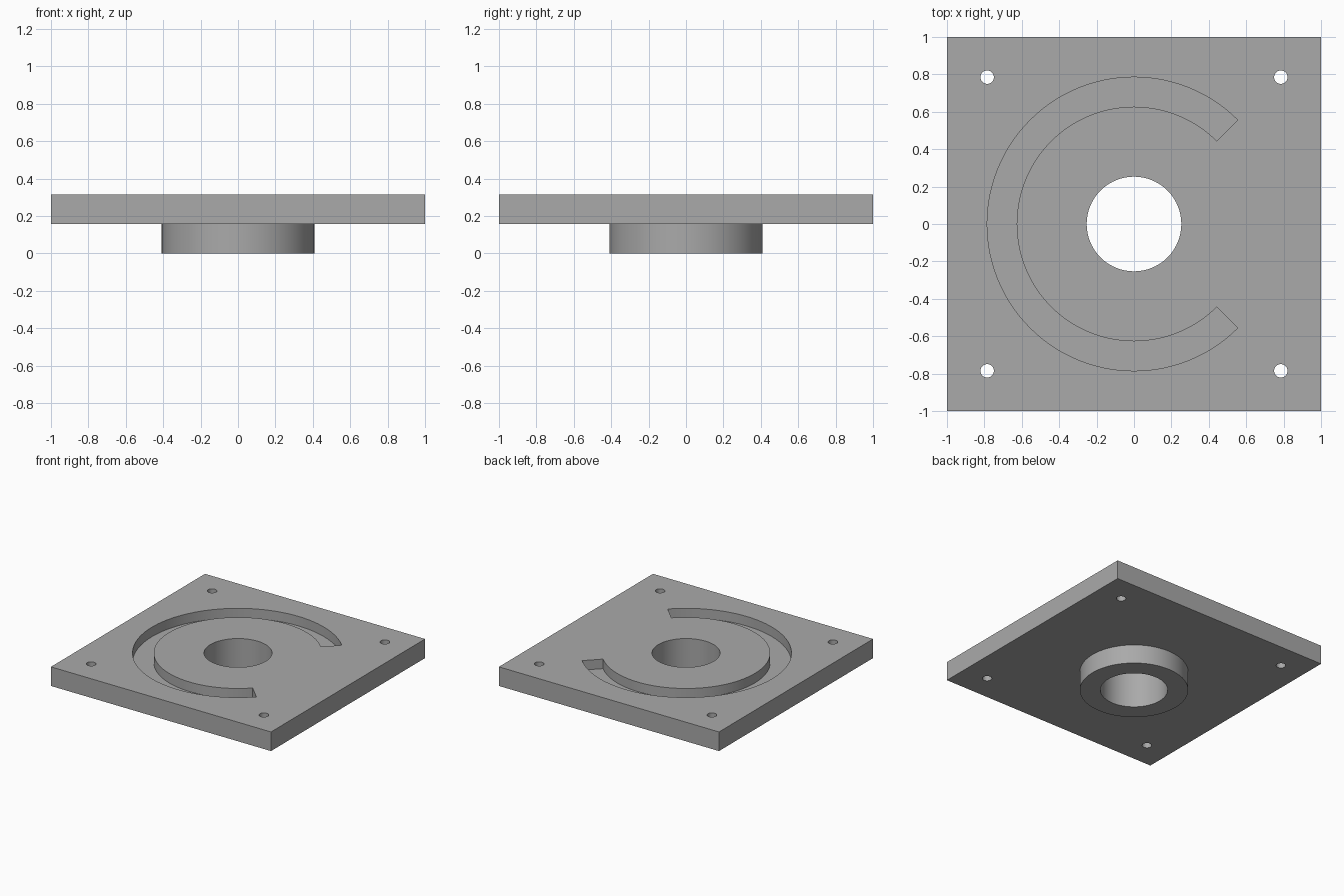
import bpy, bmesh, math

cube = bpy.data.objects.get("Cube")
if cube:
    bpy.data.objects.remove(cube, do_unlink=True)

THICK = 0.157            # plate thickness, also the hub height
TOP = 2 * THICK
GROOVE_DEPTH = THICK / 2
HOLE_POS = 0.785

metal = bpy.data.materials.new("grey_metal")
metal.use_nodes = True
colour = (0.4, 0.4, 0.4, 1)
metal.diffuse_color = colour
metal.node_tree.nodes["Principled BSDF"].inputs["Base Color"].default_value = colour


def prism(name, outline, z0, z1):
    """Extrude a counter-clockwise outline from z0 up to z1."""
    bm = bmesh.new()
    face = bm.faces.new([bm.verts.new((x, y, z0)) for x, y in outline])
    top = bmesh.ops.extrude_face_region(bm, geom=[face])["geom"]
    verts = [v for v in top if isinstance(v, bmesh.types.BMVert)]
    bmesh.ops.translate(bm, verts=verts, vec=(0, 0, z1 - z0))
    bmesh.ops.recalc_face_normals(bm, faces=bm.faces)
    mesh = bpy.data.meshes.new(name)
    bm.to_mesh(mesh)
    bm.free()
    mesh.materials.append(metal)
    obj = bpy.data.objects.new(name, mesh)
    bpy.context.collection.objects.link(obj)
    return obj


def arc(radius, start, end, steps, cx=0, cy=0):
    angles = [math.radians(start + (end - start) * i / steps) for i in range(steps + 1)]
    return [(cx + radius * math.cos(a), cy + radius * math.sin(a)) for a in angles]


def circle(radius, steps, cx=0, cy=0):
    return arc(radius, 0, 360, steps, cx, cy)[:-1]


def combine(target, tool, operation):
    """Apply a boolean and discard the tool object."""
    mod = target.modifiers.new(tool.name, "BOOLEAN")
    mod.operation = operation
    mod.solver = "EXACT"
    mod.object = tool
    bpy.context.view_layer.objects.active = target
    bpy.ops.object.modifier_apply(modifier=mod.name)
    bpy.data.objects.remove(tool, do_unlink=True)


# Square plate with the round hub beneath it
plate = prism("mounting_plate", [(-1, -1), (1, -1), (1, 1), (-1, 1)], THICK, TOP)
combine(plate, prism("hub", circle(0.408, 96), 0, THICK + 0.05), "UNION")

# Central bore through plate and hub
combine(plate, prism("bore_cutter", circle(0.253, 96), -0.1, TOP + 0.1), "DIFFERENCE")

# C-shaped groove, open towards +x
groove = arc(0.785, 45, 315, 96) + arc(0.627, 315, 45, 96)
combine(plate, prism("groove_cutter", groove, TOP - GROOVE_DEPTH, TOP + 0.1), "DIFFERENCE")

# Four corner bolt holes
for sx in (-1, 1):
    for sy in (-1, 1):
        outline = circle(0.036, 32, sx * HOLE_POS, sy * HOLE_POS)
        combine(plate, prism("bolt_hole_cutter", outline, 0, TOP + 0.1), "DIFFERENCE")

# Smooth round walls, crisp edges
bpy.ops.object.select_all(action="DESELECT")
plate.select_set(True)
bpy.context.view_layer.objects.active = plate
bpy.ops.object.shade_smooth_by_angle(angle=math.radians(30))
